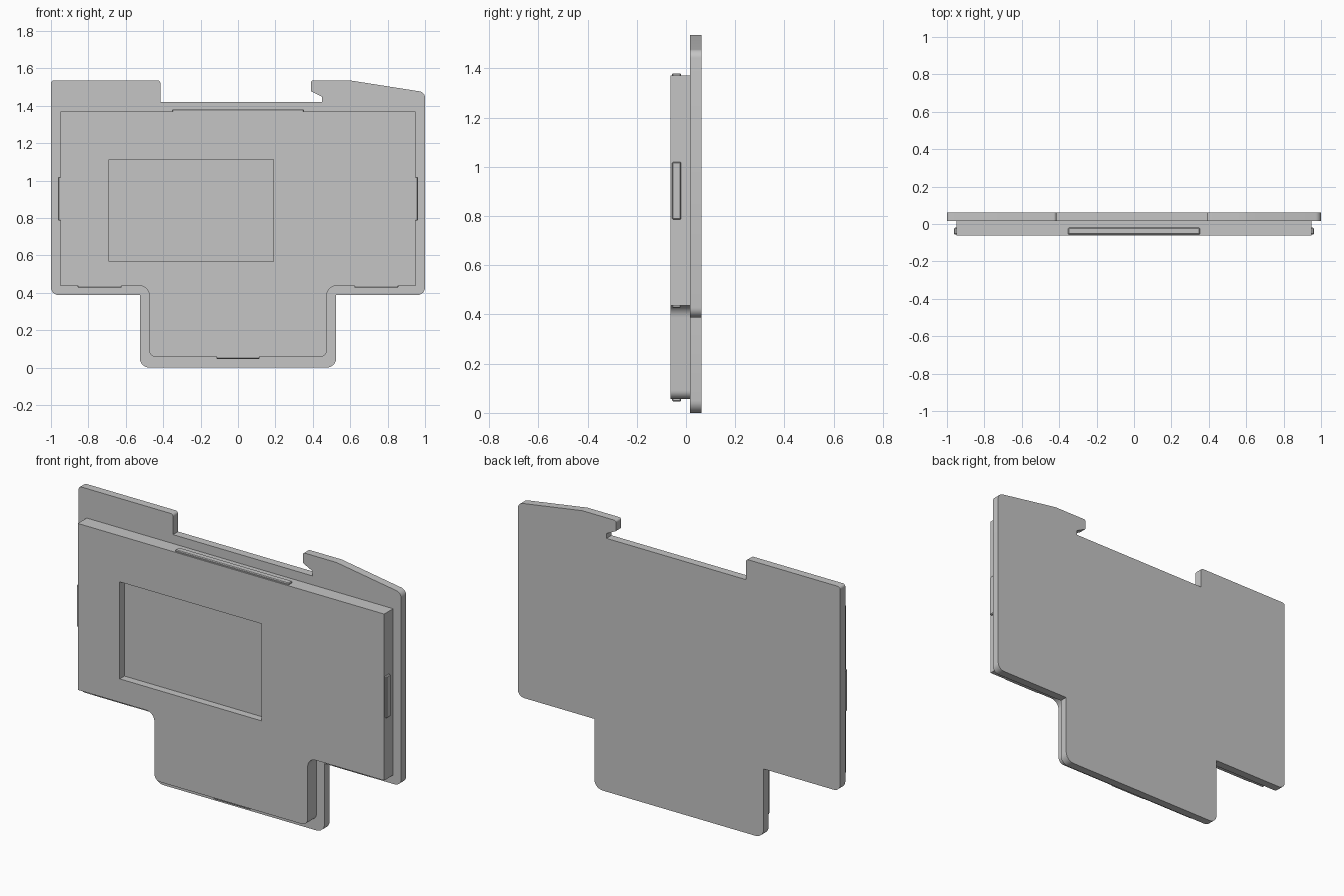
import bpy, bmesh, math
from mathutils import Vector

if "Cube" in bpy.data.objects:
    bpy.data.objects.remove(bpy.data.objects["Cube"])

grey = bpy.data.materials.new("plain_grey")
grey.diffuse_color = (0.56, 0.56, 0.56, 1)
grey.use_nodes = True
grey.node_tree.nodes["Principled BSDF"].inputs["Base Color"].default_value = grey.diffuse_color


def rounded(points, steps=6):
    """Outline from (x, z, radius) corners, with each corner rounded."""
    out = []
    n = len(points)
    for i, (x, z, r) in enumerate(points):
        p = Vector((x, z))
        if r == 0:
            out.append(p)
            continue
        a = (Vector(points[i - 1][:2]) - p).normalized()
        b = (Vector(points[(i + 1) % n][:2]) - p).normalized()
        half = math.acos(max(-1, min(1, a.dot(b)))) / 2
        centre = p + (a + b).normalized() * (r / math.sin(half))
        start = p + a * (r / math.tan(half)) - centre
        end = p + b * (r / math.tan(half)) - centre
        t0 = math.atan2(start.y, start.x)
        turn = math.atan2(end.y, end.x) - t0
        turn = (turn + math.pi) % (2 * math.pi) - math.pi
        for k in range(steps + 1):
            t = t0 + turn * k / steps
            out.append(centre + Vector((math.cos(t), math.sin(t))) * r)
    return out


def slab(name, outline, y0, y1):
    """Extrude an x-z outline from y0 to y1."""
    bm = bmesh.new()
    face = bm.faces.new([bm.verts.new((p[0], y0, p[1])) for p in outline])
    ext = bmesh.ops.extrude_face_region(bm, geom=[face])
    moved = [v for v in ext["geom"] if isinstance(v, bmesh.types.BMVert)]
    bmesh.ops.translate(bm, verts=moved, vec=(0, y1 - y0, 0))
    bmesh.ops.recalc_face_normals(bm, faces=bm.faces)
    mesh = bpy.data.meshes.new(name)
    bm.to_mesh(mesh)
    bm.free()
    mesh.materials.append(grey)
    ob = bpy.data.objects.new(name, mesh)
    bpy.context.collection.objects.link(ob)
    return ob


def smooth(ob):
    bpy.ops.object.select_all(action='DESELECT')
    ob.select_set(True)
    bpy.context.view_layer.objects.active = ob
    bpy.ops.object.shade_smooth_by_angle(angle=math.radians(30))


def rect(x0, x1, z0, z1):
    return [(x0, z0), (x1, z0), (x1, z1), (x0, z1)]


# Back plate with notched top edge and hook
plate = slab("back_plate", rounded([
    (-1, 1.535, .015), (-.415, 1.535, .015), (-.415, 1.42, 0),
    (.45, 1.42, 0), (.45, 1.447, .006), (.39, 1.477, .006),
    (.39, 1.535, .012), (.6, 1.535, .05), (1, 1.472, .035),
    (1, .388, .04), (.525, .388, 0), (.525, 0, .05),
    (-.525, 0, .05), (-.525, .388, 0), (-1, .388, .04)]), .017, .062)
smooth(plate)

# Raised front body
body = slab("front_body", rounded([
    (-.95, 1.37, 0), (.95, 1.37, 0), (.95, .437, 0), (.475, .437, .05),
    (.475, .057, .035), (-.475, .057, .035), (-.475, .437, .05),
    (-.95, .437, 0)]), -.062, .017)

# Rectangular window recess
cutter = slab("window_cutter", rect(-.69, .19, .568, 1.112), -.1, -.02)
cut = body.modifiers.new("window_recess", 'BOOLEAN')
cut.operation = 'DIFFERENCE'
cut.solver = 'EXACT'
cut.object = cutter
bpy.context.view_layer.objects.active = body
bpy.ops.object.modifier_apply(modifier=cut.name)
bpy.data.objects.remove(cutter)
smooth(body)

# Snap tabs around the rim of the body
tabs = [("top_tab", -.352, .352, 1.36, 1.38),
        ("bottom_tab", -.115, .115, .046, .07)]
for side, s in (("left", -1), ("right", 1)):
    x = sorted((s * .94, s * .962))
    tabs.append((side + "_side_tab", x[0], x[1], .785, 1.02))
    x = sorted((s * .622, s * .858))
    tabs.append((side + "_lower_tab", x[0], x[1], .427, .45))
for name, x0, x1, z0, z1 in tabs:
    tab = slab(name, rect(x0, x1, z0, z1), -.056, -.02)
    bevel = tab.modifiers.new("edge", 'BEVEL')
    bevel.width = .004
    bevel.segments = 1
